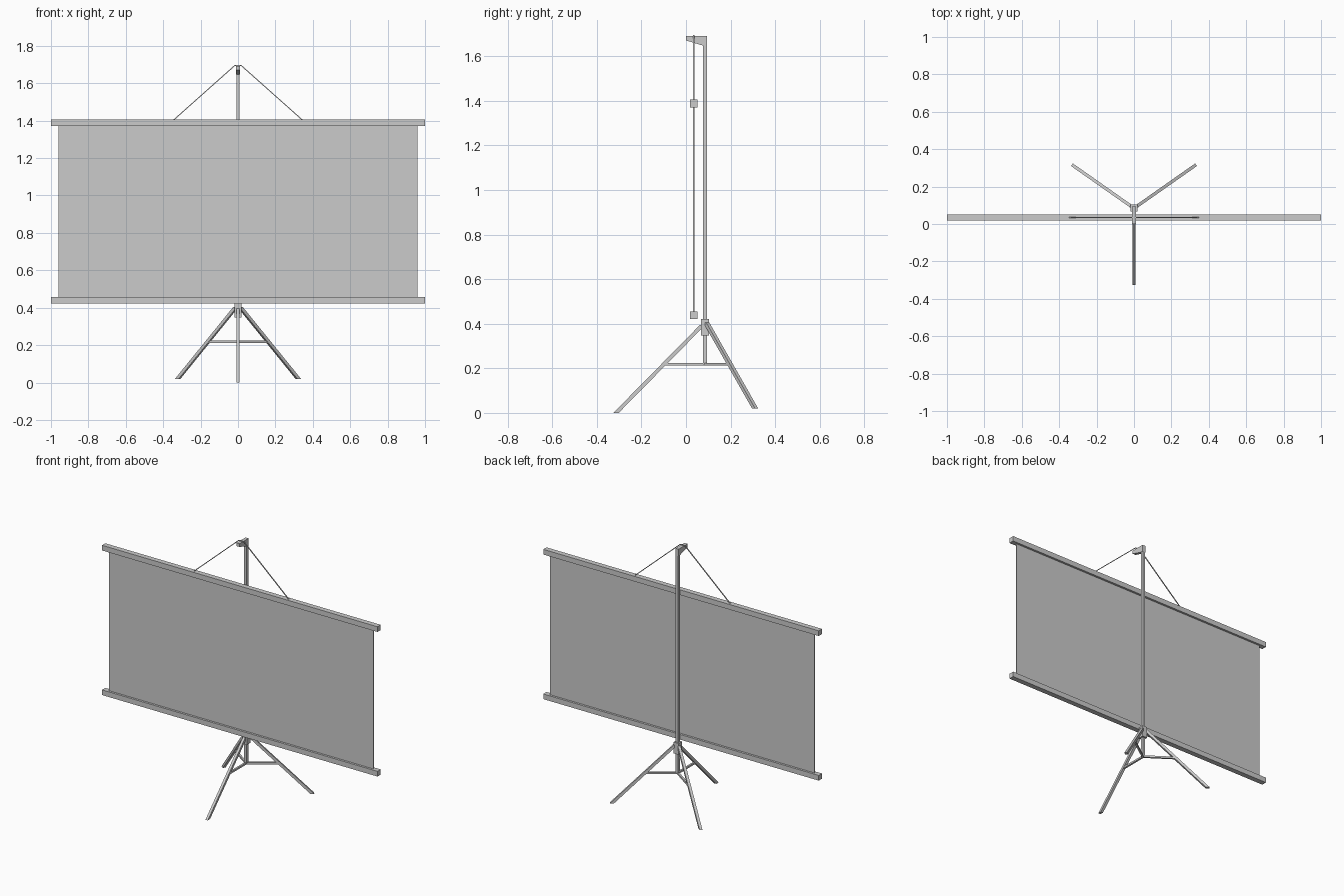
import bpy, bmesh
from mathutils import Vector

if "Cube" in bpy.data.objects:
    bpy.data.objects.remove(bpy.data.objects["Cube"])

POST_Y = 0.085
SCREEN_Y = 0.035


def finish(name, bm):
    bmesh.ops.recalc_face_normals(bm, faces=bm.faces)
    me = bpy.data.meshes.new(name)
    bm.to_mesh(me)
    bm.free()
    ob = bpy.data.objects.new(name, me)
    bpy.context.collection.objects.link(ob)
    return ob


def loft(name, a, b):
    """Closed prism between two matching outlines."""
    bm = bmesh.new()
    va = [bm.verts.new(p) for p in a]
    vb = [bm.verts.new(p) for p in b]
    bm.faces.new(va)
    bm.faces.new(vb)
    n = len(va)
    for i in range(n):
        j = (i + 1) % n
        bm.faces.new((va[i], va[j], vb[j], vb[i]))
    return finish(name, bm)


def box(name, x0, x1, y0, y1, z0, z1):
    ring = [(x0, y0), (x1, y0), (x1, y1), (x0, y1)]
    return loft(name, [(x, y, z0) for x, y in ring], [(x, y, z1) for x, y in ring])


def strut(name, p, q, w, flat_ends=False):
    """Square bar from p to q; flat_ends cuts both ends level with the floor."""
    p, q = Vector(p), Vector(q)
    d = (q - p).normalized()
    u = d.cross(Vector((0, 0, 1))).normalized() * w / 2
    v = d.cross(u).normalized() * w / 2
    offs = [u + v, v - u, -u - v, u - v]
    if flat_ends:
        offs = [o - d * (o.z / d.z) for o in offs]
    return loft(name, [p + o for o in offs], [q + o for o in offs])


# Screen sheet and its two rails
box("screen_sheet", -0.96, 0.96, SCREEN_Y - 0.003, SCREEN_Y + 0.003, 0.44, 1.39)
for name, z in (("top_rail", 1.371), ("bottom_rail", 0.422)):
    box(name, -1, 1, SCREEN_Y - 0.017, SCREEN_Y + 0.017, z, z + 0.034)

# Post and collar
box("post", -0.009, 0.009, POST_Y - 0.009, POST_Y + 0.009, 0.22, 1.66)
box("leg_collar", -0.018, 0.018, POST_Y - 0.018, POST_Y + 0.018, 0.348, 0.422)

# Hanger arm on top of the post, tapering to the front
profile = [(0, 1.692), (0.094, 1.692), (0.094, 1.648), (0.076, 1.648), (0, 1.671)]
loft("hanger_arm", [(-0.011, y, z) for y, z in profile], [(0.011, y, z) for y, z in profile])

# Hanging cord: over the arm and down to the top rail
cord = [(-0.345, 1.403), (-0.018, 1.694), (0.018, 1.694), (0.345, 1.403)]
for i in range(3):
    (xa, za), (xb, zb) = cord[i], cord[i + 1]
    strut("hanging_cord", (xa, SCREEN_Y, za), (xb, SCREEN_Y, zb), 0.005)

# Tripod legs with horizontal braces to the post
legs = [("front", (0, POST_Y - 0.01, 0.395), (0, -0.314, 0.0)),
        ("back_right", (0.01, POST_Y + 0.006, 0.405), (0.322, 0.31, 0.02)),
        ("back_left", (-0.01, POST_Y + 0.006, 0.405), (-0.322, 0.31, 0.02))]
for name, top, foot in legs:
    strut(name + "_leg", top, foot, 0.017, flat_ends=True)
    t = (top[2] - 0.218) / (top[2] - foot[2])
    joint = Vector(top).lerp(Vector(foot), t)
    strut(name + "_brace", (0, POST_Y, 0.218), joint, 0.012)
